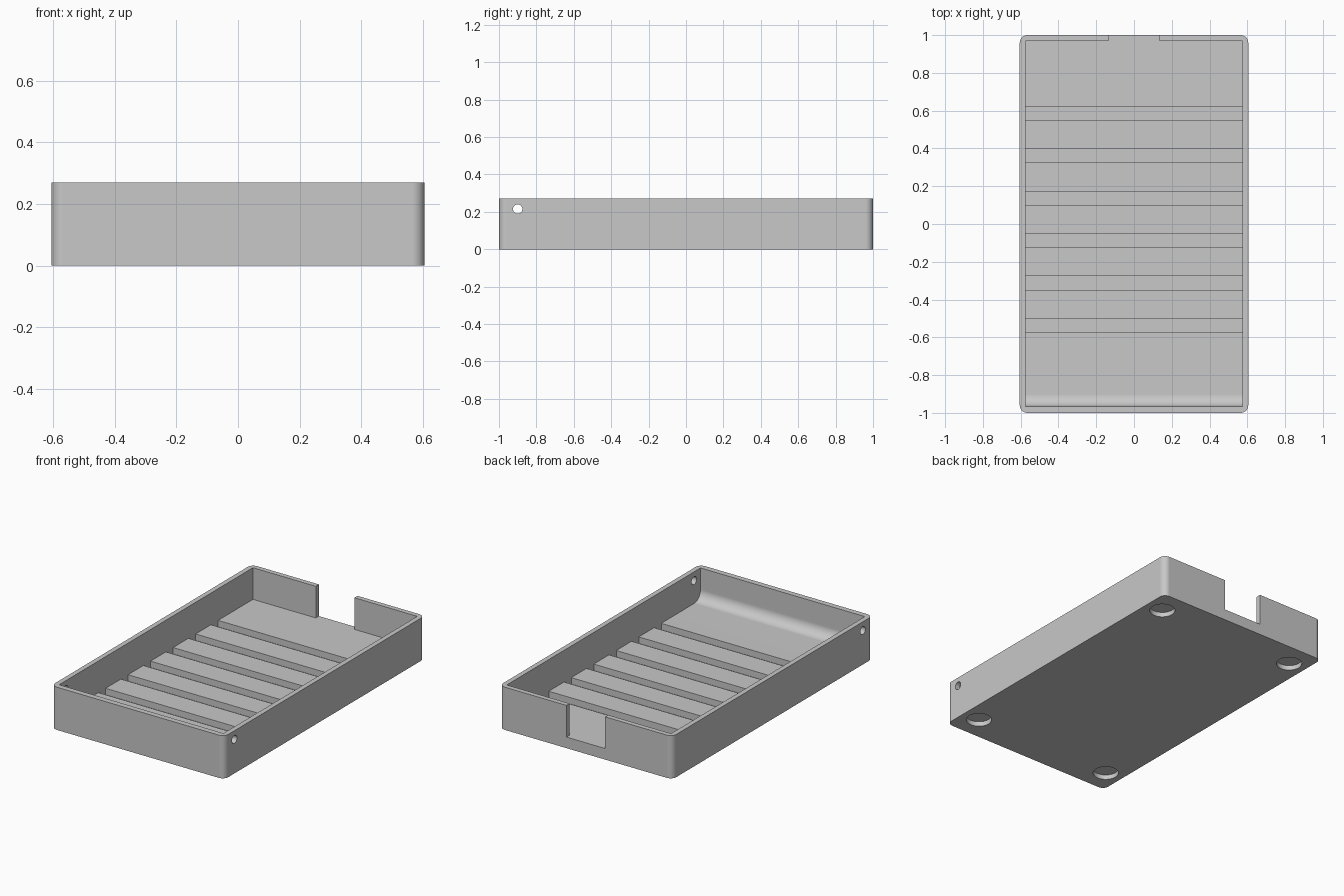
import bpy
import bmesh
from math import sin, cos, pi, radians
from mathutils import Matrix

cube = bpy.data.objects.get("Cube")
if cube:
    bpy.data.objects.remove(cube)

HALF_X, HALF_Y, HEIGHT = 0.605, 1.0, 0.27
WALL, FLOOR, GROOVE_Z = 0.031, 0.07, 0.03
TOP = HEIGHT + 0.1

# Single grey material
grey = bpy.data.materials.new("light_grey")
grey.use_nodes = True
colour = (0.58, 0.58, 0.58, 1)
grey.diffuse_color = colour
grey.node_tree.nodes["Principled BSDF"].inputs["Base Color"].default_value = colour


def make_object(name, bm):
    bmesh.ops.recalc_face_normals(bm, faces=bm.faces)
    mesh = bpy.data.meshes.new(name)
    bm.to_mesh(mesh)
    bm.free()
    mesh.materials.append(grey)
    obj = bpy.data.objects.new(name, mesh)
    bpy.context.collection.objects.link(obj)
    return obj


def box(name, x, y, z):
    """Box from (min, max) pairs."""
    bm = bmesh.new()
    bmesh.ops.create_cube(bm, size=1)
    for v in bm.verts:
        v.co = [lim[1] if c > 0 else lim[0] for c, lim in zip(v.co, (x, y, z))]
    return make_object(name, bm)


def cylinder(name, radius, depth, matrix, sides=48):
    bm = bmesh.new()
    bmesh.ops.create_cone(bm, cap_ends=True, segments=sides, radius1=radius,
                          radius2=radius, depth=depth, matrix=matrix)
    return make_object(name, bm)


def extrude_along_x(name, profile, half_width):
    bm = bmesh.new()
    face = bm.faces.new([bm.verts.new((-half_width, y, z)) for y, z in profile])
    side = bmesh.ops.extrude_face_region(bm, geom=[face])["geom"]
    bmesh.ops.translate(bm, vec=(2 * half_width, 0, 0),
                        verts=[g for g in side if isinstance(g, bmesh.types.BMVert)])
    return make_object(name, bm)


# Tray body with rounded upright corners
tray = box("tray", (-HALF_X, HALF_X), (-HALF_Y, HALF_Y), (0, HEIGHT))
bm = bmesh.new()
bm.from_mesh(tray.data)
upright = [e for e in bm.edges if abs(e.verts[0].co.z - e.verts[1].co.z) > 0.1]
bmesh.ops.bevel(bm, geom=upright, offset=0.04, segments=10, profile=0.5, affect='EDGES')
bm.to_mesh(tray.data)
bm.free()

# Cavity profile: curved front foot, then six cross grooves in the floor
front, back, fillet = -HALF_Y + 0.035, HALF_Y - WALL, 0.065
profile = [(front, TOP)]
for i in range(13):
    a = pi / 2 * i / 12
    profile.append((front + fillet * (1 - cos(a)), FLOOR + fillet * (1 - sin(a))))
for i in range(6):
    y0 = -0.573 + i * 0.2245
    y1 = y0 + 0.072
    profile += [(y0, FLOOR), (y0, GROOVE_Z), (y1, GROOVE_Z), (y1, FLOOR)]
profile += [(back, FLOOR), (back, TOP)]
cutters = [extrude_along_x("cavity_cutter", profile, HALF_X - WALL)]

# Opening in the back wall, down to the floor
cutters.append(box("notch_cutter", (-0.135, 0.135), (back - 0.1, HALF_Y + 0.1), (FLOOR, TOP)))

# Pin hole through both side walls near the front
cutters.append(cylinder("pin_hole_cutter", 0.025, 2 * HALF_X + 0.2,
                        Matrix.Translation((0, -0.9, 0.215)) @ Matrix.Rotation(pi / 2, 4, 'Y')))

# Round foot recesses underneath
for sx in (-1, 1):
    for sy in (-1, 1):
        cutters.append(cylinder("foot_recess_cutter", 0.075, 0.06,
                                Matrix.Translation((sx * 0.49, sy * 0.845, 0))))

# Cut everything out of the body
bpy.ops.object.select_all(action='DESELECT')
bpy.context.view_layer.objects.active = tray
tray.select_set(True)
for cutter in cutters:
    mod = tray.modifiers.new("cut", 'BOOLEAN')
    mod.operation = 'DIFFERENCE'
    mod.solver = 'EXACT'
    mod.object = cutter
    bpy.ops.object.modifier_apply(modifier=mod.name)
    bpy.data.objects.remove(cutter)

# Smooth the round parts, keep flat faces flat
bpy.ops.object.shade_smooth_by_angle(angle=radians(30))
weighted = tray.modifiers.new("flat_faces", 'WEIGHTED_NORMAL')
weighted.keep_sharp = True
